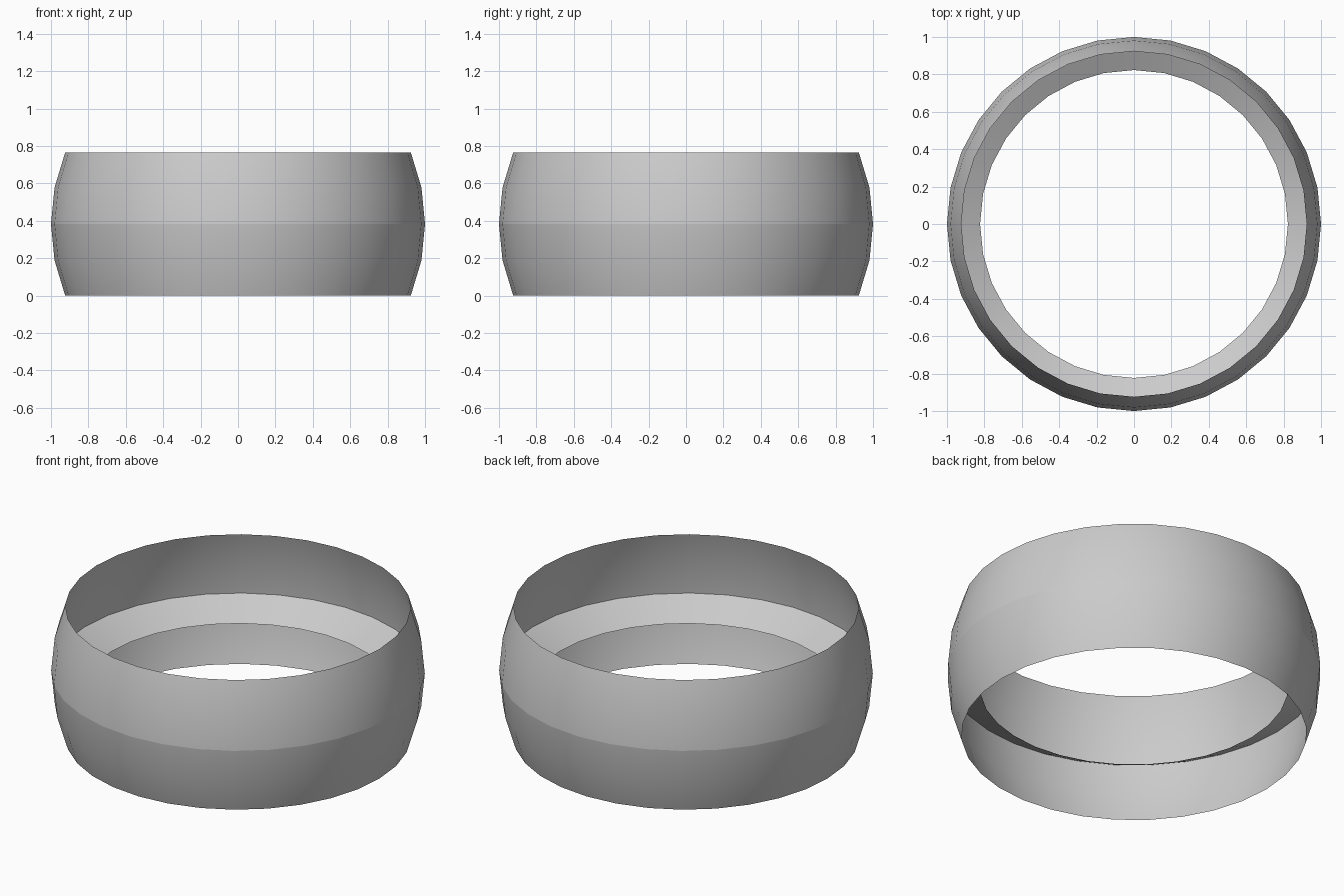
import bpy, bmesh, math
from mathutils import Matrix, Vector

if "Cube" in bpy.data.objects:
    bpy.data.objects.remove(bpy.data.objects["Cube"])

HALF = math.sin(math.radians(22.5))  # half height of the band

bm = bmesh.new()

# Outer band: middle four rings of a unit sphere
bmesh.ops.create_uvsphere(bm, u_segments=32, v_segments=16, radius=1.0)
bmesh.ops.delete(bm, geom=[v for v in bm.verts if abs(v.co.z) > HALF + 0.01], context='VERTS')

# Inner flange: equator loop extruded inward and downward
equator = [e for e in bm.edges if all(abs(v.co.z) < 1e-3 for v in e.verts)]
new = bmesh.ops.extrude_edge_only(bm, edges=equator)["geom"]
inner = [g for g in new if isinstance(g, bmesh.types.BMVert)]
for v in inner:
    v.co = Vector((v.co.x * 0.823, v.co.y * 0.823, -0.097))

# Flange faces look up, band faces look outward
bm.normal_update()
flange = {f for v in inner for f in v.link_faces}
for f in bm.faces:
    c = f.calc_center_median()
    out = f.normal.z if f in flange else f.normal.dot(c)
    if out < 0:
        f.normal_flip()

bmesh.ops.transform(bm, matrix=Matrix.Translation((0, 0, HALF)), verts=bm.verts)
mesh = bpy.data.meshes.new("ring_band")
bm.to_mesh(mesh)
bm.free()

ring = bpy.data.objects.new("ring_band", mesh)
bpy.context.collection.objects.link(ring)
bpy.context.view_layer.objects.active = ring
ring.select_set(True)
bpy.ops.object.shade_smooth_by_angle(angle=math.radians(30))
